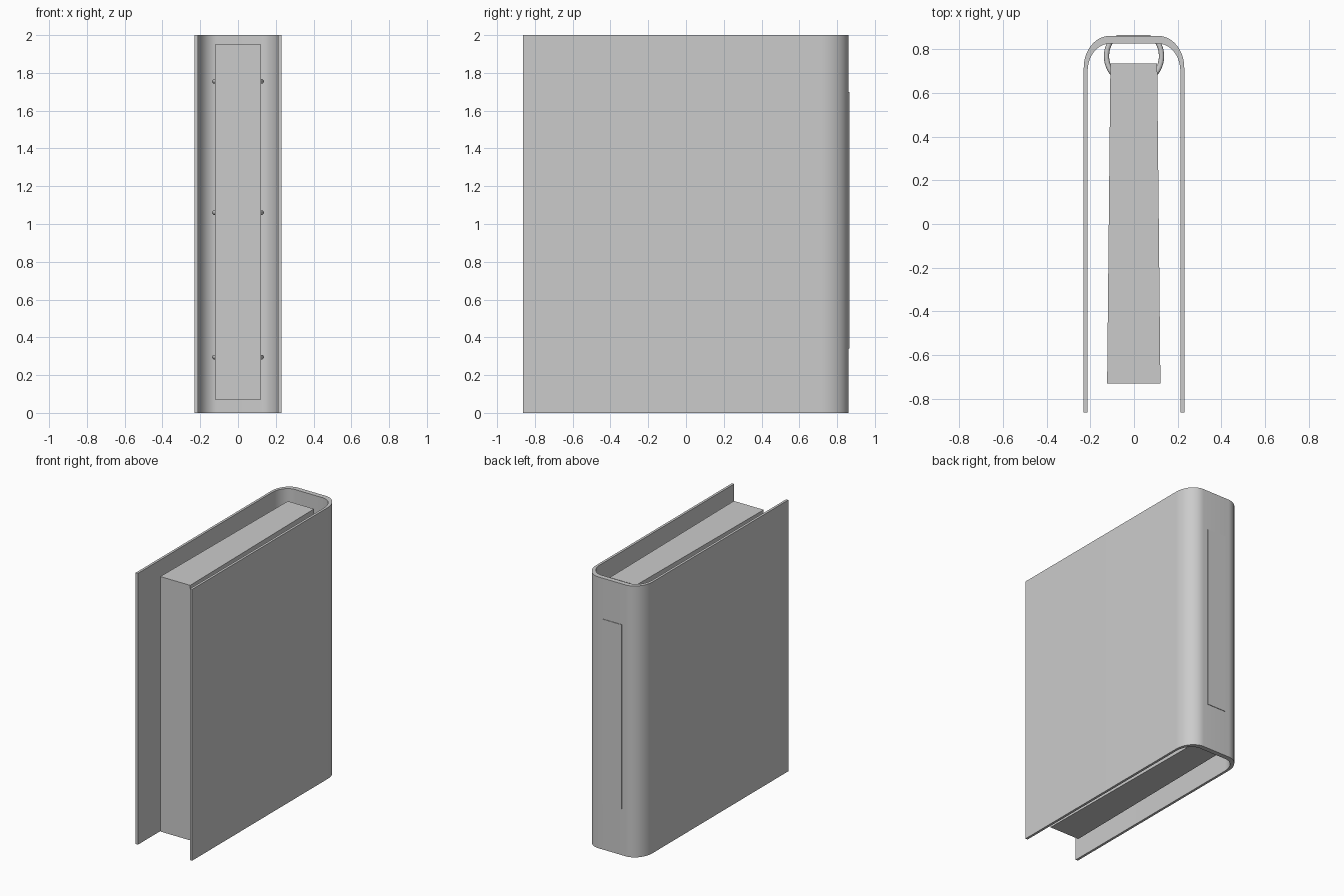
import bpy, bmesh
from math import sin, cos, pi, radians

if "Cube" in bpy.data.objects:
    bpy.data.objects.remove(bpy.data.objects["Cube"])


def prism(name, outline, z0, z1, smooth=False):
    """Extrude a closed xy outline from z0 to z1."""
    bm = bmesh.new()
    face = bm.faces.new([bm.verts.new((x, y, z0)) for x, y in outline])
    new = bmesh.ops.extrude_face_region(bm, geom=[face])["geom"]
    bmesh.ops.translate(bm, vec=(0, 0, z1 - z0),
                        verts=[v for v in new if isinstance(v, bmesh.types.BMVert)])
    bmesh.ops.recalc_face_normals(bm, faces=bm.faces)
    mesh = bpy.data.meshes.new(name)
    bm.to_mesh(mesh)
    bm.free()
    ob = bpy.data.objects.new(name, mesh)
    bpy.context.collection.objects.link(ob)
    if smooth:
        bpy.ops.object.select_all(action='DESELECT')
        ob.select_set(True)
        bpy.context.view_layer.objects.active = ob
        bpy.ops.object.shade_smooth_by_angle(angle=radians(30))
    return ob


def u_side(half_w, back, rx, ry, front=-0.863, n=16):
    """U shaped line: right front end, round the spine, left front end."""
    right = [(half_w, front)]
    for i in range(n + 1):
        a = i / n * pi / 2
        right.append((half_w - rx + rx * cos(a), back - ry + ry * sin(a)))
    return right + [(-x, y) for x, y in reversed(right)]


# Cover: thin boards joined by a thicker rounded spine
outer = u_side(0.23, 0.861, 0.12, 0.145)
inner = u_side(0.212, 0.825, 0.10, 0.125)
prism("cover", outer + inner[::-1], 0, 2, smooth=True)

# Page block, slightly wider toward the front edge
prism("page_block", [(-0.108, 0.735), (-0.123, -0.73), (0.121, -0.73), (0.106, 0.735)],
      0.07, 1.95)

# Thin label plate on the spine
prism("spine_label", [(-0.08, 0.855), (0.075, 0.855), (0.075, 0.865), (-0.08, 0.865)],
      0.34, 1.70)

# Three binding rings, running from the spine through the pages
for k, z in enumerate((0.295, 1.06, 1.755)):
    curve = bpy.data.curves.new("binding_ring", 'CURVE')
    curve.dimensions = '3D'
    curve.bevel_depth = 0.012
    curve.bevel_resolution = 3
    curve.use_fill_caps = True
    spline = curve.splines.new('POLY')
    n = 36
    spline.points.add(n)
    for i, p in enumerate(spline.points):
        a = radians(30 - 240 * i / n)
        p.co = (0.126 * cos(a), 0.768 + 0.126 * sin(a), z, 1)
    ring = bpy.data.objects.new(f"binding_ring_{k + 1}", curve)
    bpy.context.collection.objects.link(ring)
